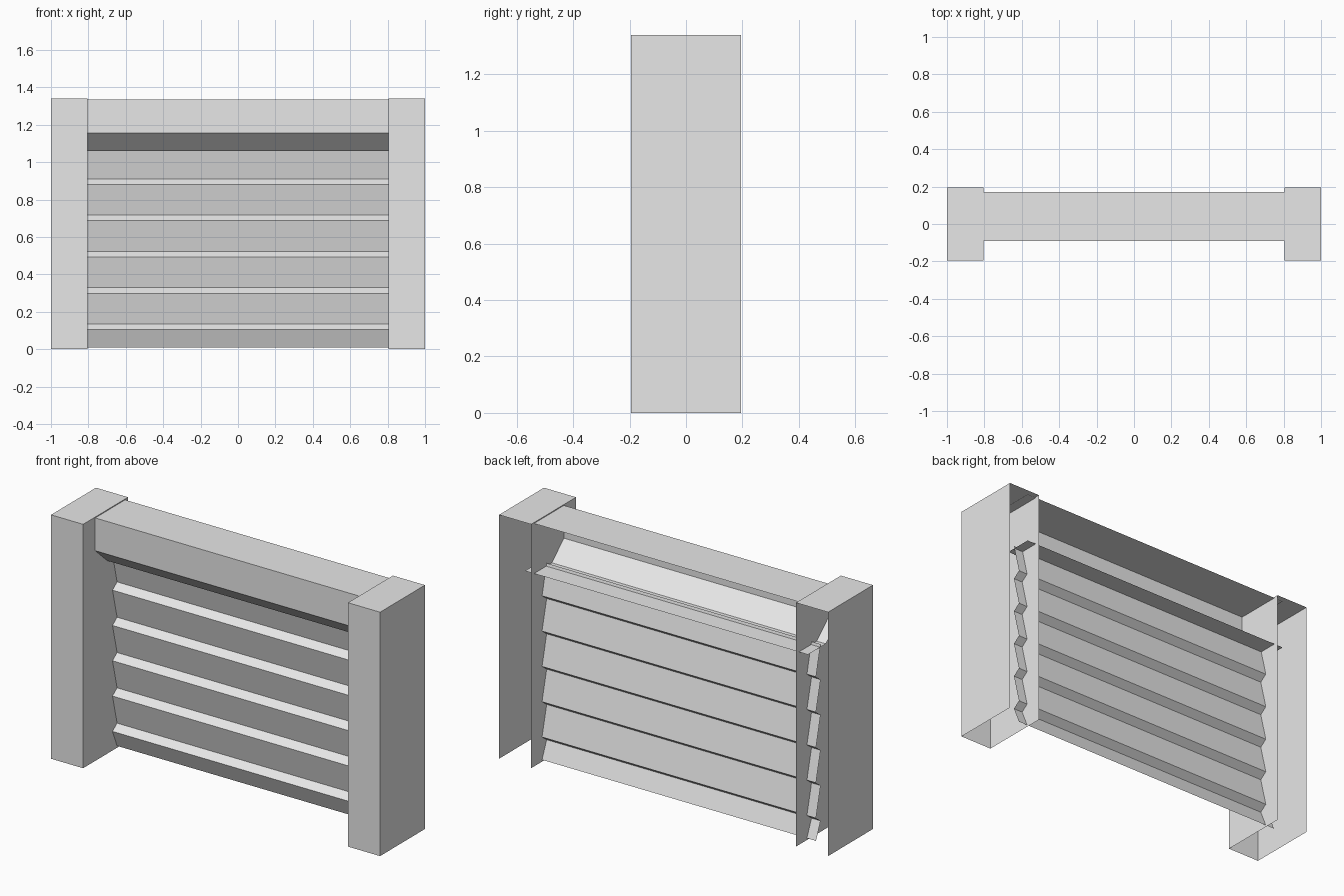
import bpy
import bmesh

cube = bpy.data.objects.get("Cube")
if cube:
    bpy.data.objects.remove(cube, do_unlink=True)

GRAY = (0.8, 0.8, 0.8, 1.0)
gray = bpy.data.materials.new("light_gray")
gray.use_nodes = True
gray.diffuse_color = GRAY
gray.node_tree.nodes["Principled BSDF"].inputs["Base Color"].default_value = GRAY

HEIGHT = 1.34
DEPTH = 0.195       # half depth of the posts
INNER = 0.805       # inner wall of the posts
SPAN = 0.86         # half length of the sheets, ending inside the posts


def add_object(name, bm):
    mesh = bpy.data.meshes.new(name)
    bm.to_mesh(mesh)
    bm.free()
    mesh.materials.append(gray)
    obj = bpy.data.objects.new(name, mesh)
    bpy.context.collection.objects.link(obj)
    return obj


def folded_sheet(name, profile):
    """Sweep an open (y, z) profile along x."""
    bm = bmesh.new()
    rows = [[bm.verts.new((x, y, z)) for x in (-SPAN, SPAN)] for y, z in profile]
    for a, b in zip(rows, rows[1:]):
        bm.faces.new((a[0], b[0], b[1], a[1]))
    return add_object(name, bm)


def post(name, side):
    """Hollow post, open at the back and the bottom."""
    bm = bmesh.new()
    bmesh.ops.create_cube(bm, size=1)
    for v in bm.verts:
        v.co.x = side * (INNER + 1) / 2 + v.co.x * (1 - INNER)
        v.co.y *= 2 * DEPTH
        v.co.z = (v.co.z + 0.5) * HEIGHT
    bm.normal_update()
    hidden = [f for f in bm.faces if f.normal.y > 0.9 or f.normal.z < -0.9]
    bmesh.ops.delete(bm, geom=hidden, context='FACES')
    return add_object(name, bm)


# Side posts
post("left_post", 1)
post("right_post", -1)

# Top beam: cap, front, sloped underside and return shelf
folded_sheet("top_beam", [(0.17, 1.335), (-0.09, 1.335), (-0.09, 1.155),
                          (0.015, 1.06), (0.17, 1.06)])

# Louvre panel: zigzag of tall slats and short ledges
FRONT, BACK, PITCH, LEDGE = 0.06, 0.10, 0.194, 0.03
zigzag = []
for i in range(6):
    top = 1.075 - i * PITCH
    zigzag.append((FRONT, top))
    if i < 5:
        zigzag.append((BACK, top - PITCH + LEDGE))
zigzag.append((BACK, 0.01))
folded_sheet("louvre_panel", zigzag)
